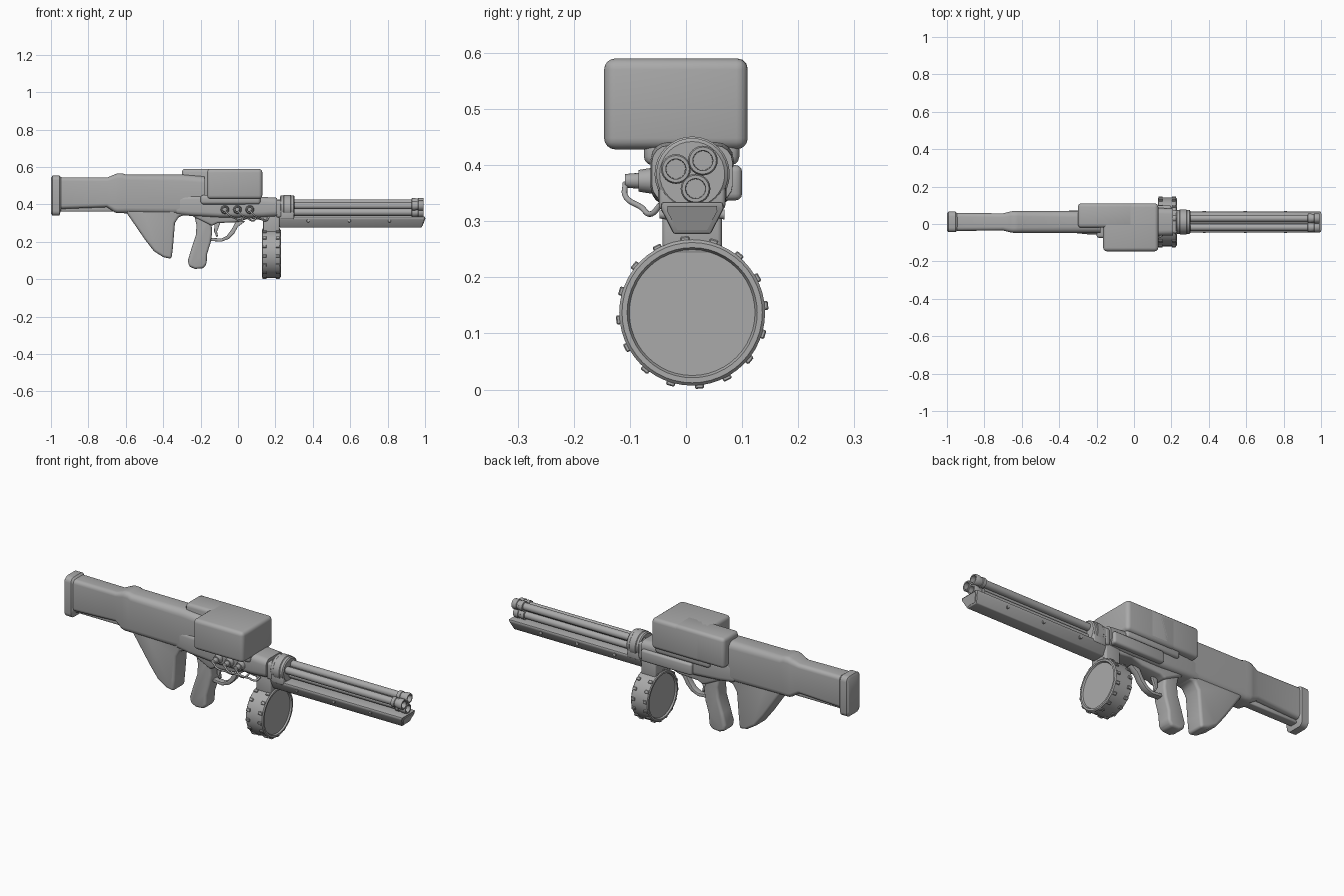
import bpy, bmesh, math
from mathutils import Vector, Matrix

old = bpy.data.objects.get("Cube")
if old:
    bpy.data.objects.remove(old, do_unlink=True)

grey = bpy.data.materials.new("plain grey")
grey.use_nodes = True
GREY = (0.4, 0.4, 0.4, 1)
grey.diffuse_color = GREY
grey.node_tree.nodes["Principled BSDF"].inputs["Base Color"].default_value = GREY
CY = 0.011  # centre line of the body


def finish(name, bm, bevel=0, segs=3):
    bmesh.ops.recalc_face_normals(bm, faces=bm.faces)
    me = bpy.data.meshes.new(name)
    bm.to_mesh(me)
    bm.free()
    ob = bpy.data.objects.new(name, me)
    bpy.context.collection.objects.link(ob)
    me.materials.append(grey)
    bpy.ops.object.select_all(action='DESELECT')
    ob.select_set(True)
    bpy.context.view_layer.objects.active = ob
    if bevel:
        m = ob.modifiers.new("bevel", 'BEVEL')
        m.width, m.segments, m.limit_method = bevel, segs, 'ANGLE'
        m.angle_limit = math.radians(28)
        bpy.ops.object.modifier_apply(modifier=m.name)
    bpy.ops.object.shade_smooth_by_angle(angle=math.radians(35))
    return ob


def skin(name, rings, bevel=0, segs=3):
    """Bridge equal rings of points and cap both ends."""
    bm = bmesh.new()
    vs = [[bm.verts.new(p) for p in r] for r in rings]
    n = len(vs[0])
    for a, b in zip(vs, vs[1:]):
        for i in range(n):
            j = (i + 1) % n
            bm.faces.new((a[i], a[j], b[j], b[i]))
    bm.faces.new(vs[0])
    bm.faces.new(vs[-1])
    return finish(name, bm, bevel, segs)


def side_prism(name, pts, y0, y1, bevel=0, segs=3):
    return skin(name, [[(x, y, z) for x, z in pts] for y in (y0, y1)], bevel, segs)


def box(name, x, y, z, bevel=0, segs=3):
    pts = [(x[0], z[0]), (x[1], z[0]), (x[1], z[1]), (x[0], z[1])]
    return side_prism(name, pts, y[0], y[1], bevel, segs)


def rounded(x, hw, z0, z1, r, cy=CY):
    """Rounded rectangle across the length."""
    ring = []
    for k, (sy, sz) in enumerate(((1, 1), (-1, 1), (-1, -1), (1, -1))):
        c = Vector((x, cy + sy * (hw - r), (z0 + r) if sz < 0 else (z1 - r)))
        for i in range(5):
            a = math.pi / 2 * (k + i / 4)
            ring.append(c + Vector((0, r * math.cos(a), r * math.sin(a))))
    return ring


def lathe(name, prof, y, z, n=32):
    """Spin (x, radius) pairs about a line along x."""
    return skin(name, [[(x, y + r * math.cos(2 * math.pi * i / n), z + r * math.sin(2 * math.pi * i / n))
                        for i in range(n)] for x, r in prof])


def stud(name, x, z, y, r, depth):
    bm = bmesh.new()
    bmesh.ops.create_cone(bm, cap_ends=True, segments=16, radius1=r, radius2=r * 0.8, depth=depth,
                          matrix=Matrix.Translation((x, y, z)) @ Matrix.Rotation(math.pi / 2, 4, 'X'))
    return finish(name, bm)


def tube(name, pts, r):
    cu = bpy.data.curves.new(name, 'CURVE')
    cu.dimensions, cu.bevel_depth, cu.bevel_resolution = '3D', r, 3
    cu.use_fill_caps = True
    sp = cu.splines.new('BEZIER')
    sp.bezier_points.add(len(pts) - 1)
    for b, p in zip(sp.bezier_points, pts):
        b.co = p
        b.handle_left_type = b.handle_right_type = 'AUTO'
    ob = bpy.data.objects.new(name, cu)
    bpy.context.collection.objects.link(ob)
    cu.materials.append(grey)


# Stock and rear body, one continuous rounded shell
skin("rear_body", [rounded(*s) for s in (
    (-0.96, .048, .375, .545, .02), (-0.7, .046, .385, .543, .02),
    (-0.66, .056, .358, .56, .025), (-0.645, .058, .353, .566, .027),
    (-0.62, .058, .353, .566, .027), (-0.6, .059, .352, .56, .03),
    (-0.3, .06, .345, .56, .035), (-0.18, .06, .345, .55, .035))])
skin("butt_plate", [rounded(*s) for s in (
    (-1, .046, .352, .54, .02), (-.992, .055, .34, .553, .025),
    (-.955, .055, .34, .553, .025), (-.945, .047, .375, .545, .02))])
box("stock_underside_rail", (-.96, -.66), (-.012, .034), (.362, .39), .006)

# Shoulder strut under the body
side_prism("lower_strut", [(-.61, .41), (-.61, .375), (-.565, .31), (-.5, .215), (-.45, .15), (-.40, .118),
                           (-.355, .108), (-.348, .17), (-.337, .30), (-.315, .335), (-.27, .345),
                           (-.27, .375), (-.5, .375)], -.04, .062, .022, 4)

# Receiver
skin("receiver", [rounded(*s) for s in (
    (-.33, .058, .345, .45, .025), (-.25, .066, .338, .45, .025),
    (-.1, .072, .33, .45, .025), (.13, .074, .33, .44, .03), (.208, .072, .335, .435, .03))])
side_prism("lower_receiver", [(-.26, .36), (-.24, .335), (-.14, .285), (-.11, .3), (0, .305), (.06, .325),
                              (.21, .305), (.21, .36)], -.04, .062, .012)
box("side_rail", (-.1, .2), (.06, .1), (.337, .4), .012)
box("front_collar", (.2, .235), (-.05, .072), (.33, .42), .012)

# Top housing with its offset front box
box("housing_rear", (-.3, .0), (-.02, .11), (.43, .59), .018)
box("housing_front", (-.165, .13), (-.146, .11), (.428, .59), .02, 4)
side_prism("housing_foot", [(-.2, .4), (.12, .4), (.12, .45), (-.2, .45)], -.075, .095, .015)

# Pistol grip, guard and trigger
side_prism("pistol_grip", [(-.235, .345), (-.222, .29), (-.225, .235), (-.25, .16), (-.268, .1), (-.262, .068),
                           (-.23, .055), (-.185, .058), (-.168, .08), (-.165, .135), (-.145, .2), (-.138, .25),
                           (-.142, .3), (-.13, .345)], -.03, .052, .022, 4)
side_prism("trigger_guard", [(-.15, .205), (-.09, .2), (-.05, .215), (-.02, .245), (0, .28), (.04, .31),
                             (-.01, .31), (-.035, .265), (-.06, .232), (-.09, .217), (-.15, .222)],
           -.006, .028, .004, 2)
side_prism("trigger", [(-.125, .3), (-.128, .255), (-.115, .225), (-.107, .229), (-.112, .255), (-.095, .3)],
           .003, .019, .003, 2)

# Drum magazine with recessed ends and rim studs
DZ, DR = .137, .13
lathe("drum", [(.135, .108), (.135, .112), (.127, .116), (.127, .125), (.131, DR), (.224, DR),
               (.229, .125), (.229, .116), (.221, .112), (.221, .108)], CY, DZ, 48)
bm = bmesh.new()
for i in range(16):
    a = 2 * math.pi * (i + .25) / 16
    for x in (.142, .213):
        mat = (Matrix.Translation((x, CY, DZ)) @ Matrix.Rotation(a, 4, 'X')
               @ Matrix.Translation((0, 0, DR + .001)) @ Matrix.Diagonal((.022, .016, .01, 1)))
        bmesh.ops.create_cube(bm, size=1, matrix=mat)
finish("drum_studs", bm, .002, 1)
box("magazine_neck", (.135, .222), (-.042, .064), (.24, .345), .008)

# Barrel cluster
lathe("barrel_clamp", [(.225, .058), (.23, .064), (.243, .064), (.246, .067), (.28, .067), (.283, .064),
                       (.297, .064), (.302, .058)], CY, .384)
box("clamp_base", (.225, .3), (-.048, .07), (.32, .37), .008)
for k, (y, z) in enumerate(((-.018, .393), (.03, .408), (.017, .358))):
    lathe(f"barrel_{k + 1}", [(.2, .019), (.928, .019), (.93, .0255), (.948, .0255), (.95, .023), (.962, .023),
                              (.964, .0265), (.988, .0265), (.992, .024), (.992, .018), (.95, .017)], y, z, 24)
lathe("barrel_core", [(.25, .013), (.975, .013)], .01, .387, 16)

# Fore-end tray with a slanted nose
half = [(.055, .334), (.056, .322), (.033, .277)]
sect = half + [(-y, z) for y, z in reversed(half)]
skin("fore_end", [[(x + s * (z - .31) * .3, CY + y, z) for y, z in sect]
                  for x, s in ((.222, 0), (.993, 1))], .004, 2)
skin("fore_end_nose_panel", [[(x + (z - .31) * .3, CY + y * .8, .305 + (z - .305) * .75) for y, z in sect]
                             for x in (.98, .996)])
for x in (.375, .595, .81):
    for s in (-1, 1):
        stud("fore_end_screw", x, .312, CY + s * .052, .009, .012).rotation_euler = (0, 0, 0)

# Side sockets with hanging cables
for x in (-.07, -.003, .063):
    stud("socket_base", x, .372, -.07, .024, .03)
    stud("socket_plug", x, .372, -.092, .015, .034)
    tube("cable", [(x, -.108, .368), (x + .02, -.108, .345), (x + .055, -.08, .325),
                   (x + .085, -.062, .313), (x + .1, -.045, .33)], .005)
